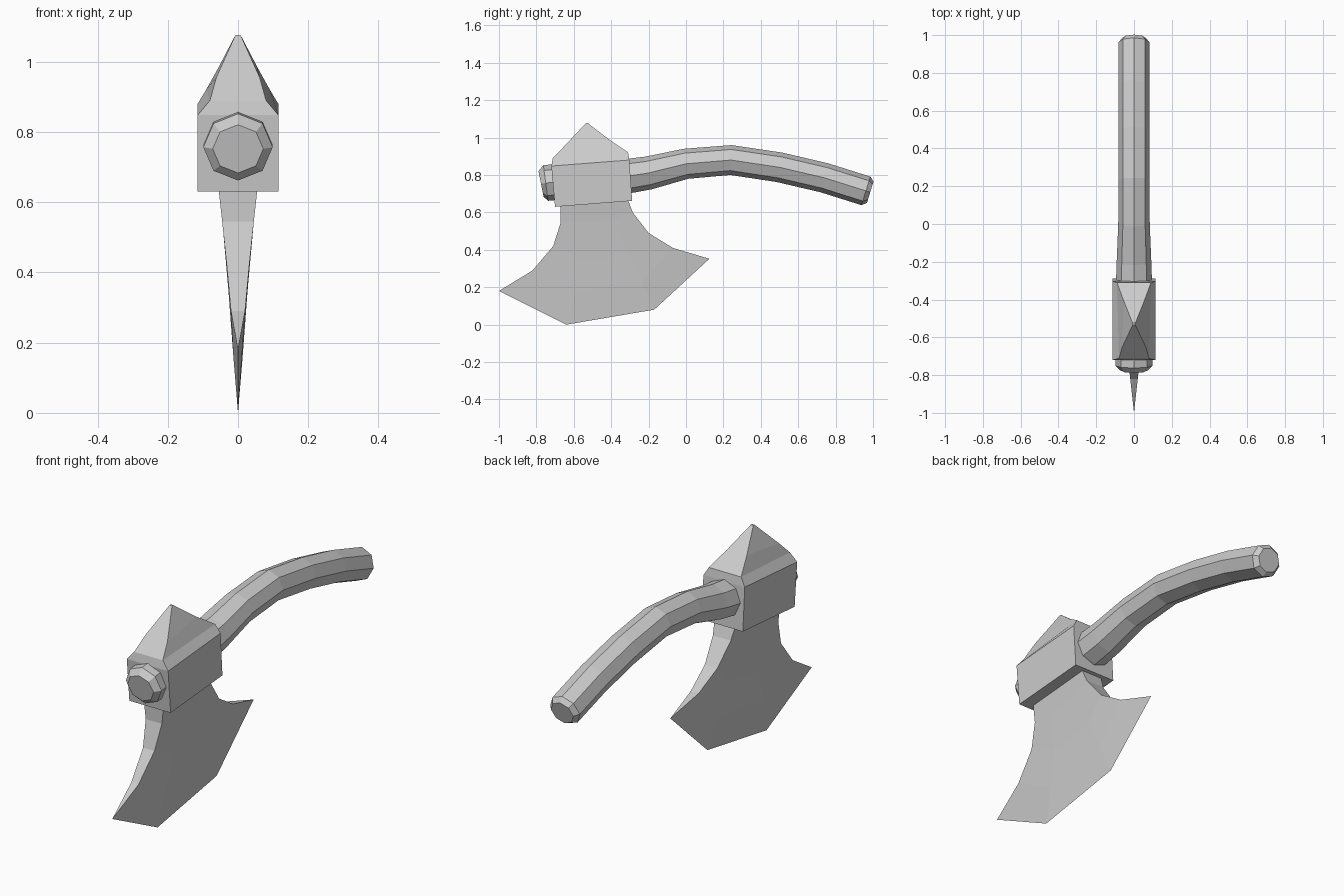
import bpy, bmesh
from math import cos, sin, pi, atan2

if "Cube" in bpy.data.objects:
    bpy.data.objects.remove(bpy.data.objects["Cube"])


def loft(name, rings, cap_end=True):
    """Skin a list of equal-length closed rings into one flat-shaded object."""
    bm = bmesh.new()
    loops = [[bm.verts.new(p) for p in ring] for ring in rings]
    for a, b in zip(loops, loops[1:]):
        n = len(a)
        for i in range(n):
            j = (i + 1) % n
            bm.faces.new((a[i], a[j], b[j], b[i]))
    bm.faces.new(loops[0])
    if cap_end:
        bm.faces.new(loops[-1])
    bmesh.ops.remove_doubles(bm, verts=bm.verts, dist=0.0005)
    bmesh.ops.recalc_face_normals(bm, faces=bm.faces)
    mesh = bpy.data.meshes.new(name)
    bm.to_mesh(mesh)
    bm.free()
    obj = bpy.data.objects.new(name, mesh)
    bpy.context.collection.objects.link(obj)
    return obj


def mirrored(points):
    """Ring from (half width, y, z) points on the right side plus their mirror."""
    return list(points) + [(-x, y, z) for x, y, z in reversed(points)]


# Handle: octagonal bar along a bent path (y, z, radius)
path = [(-.775, .752, .07), (-.75, .757, .096), (-.70, .762, .096),
        (-.29, .797, .092), (-.20, .811, .089), (0, .86, .081),
        (.24, .88, .08), (.50, .841, .08), (.74, .785, .08),
        (.962, .715, .08), (.985, .708, .06)]
rings = []
for i, (y, z, r) in enumerate(path):
    p, q = path[max(i - 1, 0)], path[min(i + 1, len(path) - 1)]
    tilt = atan2(q[1] - p[1], q[0] - p[0])
    rings.append([(r * 1.03 * cos(k * pi / 4),
                   y - r * sin(k * pi / 4) * sin(tilt),
                   z + r * sin(k * pi / 4) * cos(tilt)) for k in range(8)])
loft("handle", rings)

# Head block tapering to a spike: (front half width, y, z), (back half width, y, z)
levels = [((.115, -.70, .63), (.115, -.288, .662)),
          ((.115, -.72, .848), (.115, -.303, .88)),
          ((.080, -.712, .89), (.090, -.31, .922)),
          ((.062, -.65, .955), (.055, -.405, .985)),
          ((.007, -.535, 1.077), (.007, -.525, 1.077))]
loft("head_block", [mirrored(level) for level in levels])

# Blade: rows from the socket to the sharp cutting edge
rows = [[(.060, -.67, .68), (.060, -.55, .68), (.060, -.42, .68), (.060, -.315, .68)],
        [(.045, -.67, .545), (.045, -.55, .55), (.045, -.39, .56), (.050, -.285, .60)],
        [(.032, -.71, .42), (.027, -.55, .345), (.027, -.30, .38), (.035, -.20, .49)],
        [(.020, -.82, .29), (.014, -.595, .17), (.014, -.235, .23), (.022, -.07, .41)],
        [(0, -1.0, .18), (0, -.64, 0), (0, -.17, .08), (0, .125, .352)]]
loft("blade", [mirrored(row) for row in rows], cap_end=False)
